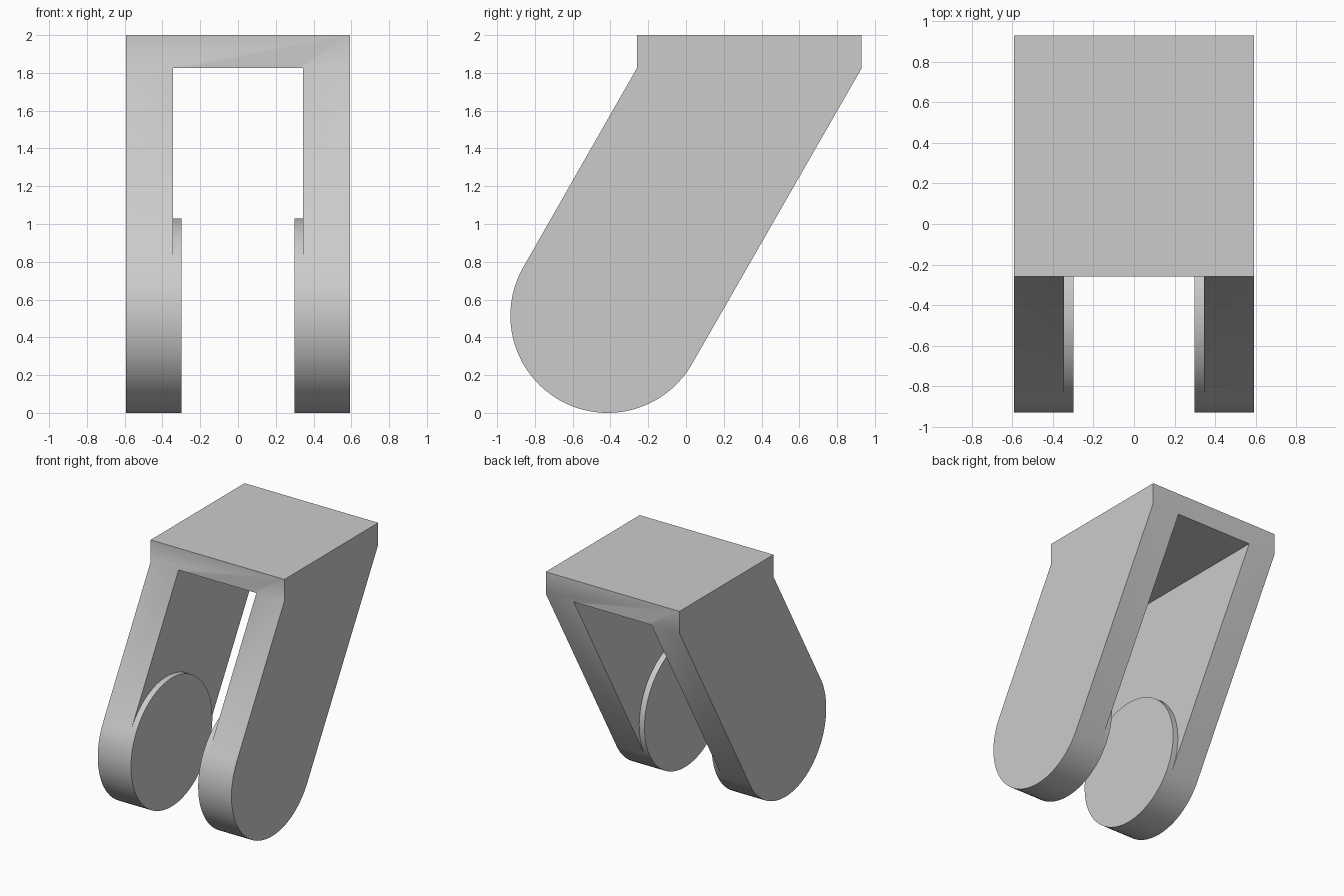
import bpy
import bmesh
import math

cube = bpy.data.objects.get("Cube")
if cube:
    bpy.data.objects.remove(cube, do_unlink=True)

# Main dimensions
HALF_WIDTH, ARM_INNER, BOSS_INNER = 0.593, 0.345, 0.298
TOP, UNDERSIDE = 2.0, 1.825
FRONT, BACK = -0.26, 0.93
RADIUS, CENTRE_Y = 0.515, -0.415
LEAN = math.radians(30)
STEPS = 40

grey = bpy.data.materials.new("light_grey")
grey.use_nodes = True
colour = (0.6, 0.6, 0.6, 1)
grey.diffuse_color = colour
grey.node_tree.nodes["Principled BSDF"].inputs["Base Color"].default_value = colour


def arc(start, end, radius=RADIUS):
    """Points (y, z) on the round foot between two angles."""
    return [(CENTRE_Y + radius * math.cos(a), RADIUS + radius * math.sin(a))
            for a in (start + (end - start) * i / STEPS for i in range(STEPS + 1))]


def prism(name, profile, half_width):
    """Extrude a side profile symmetrically across x."""
    bm = bmesh.new()
    face = bm.faces.new([bm.verts.new((-half_width, y, z)) for y, z in profile])
    new = bmesh.ops.extrude_face_region(bm, geom=[face])["geom"]
    verts = [v for v in new if isinstance(v, bmesh.types.BMVert)]
    bmesh.ops.translate(bm, verts=verts, vec=(2 * half_width, 0, 0))
    bmesh.ops.recalc_face_normals(bm, faces=bm.faces)
    mesh = bpy.data.meshes.new(name)
    bm.to_mesh(mesh)
    bm.free()
    mesh.materials.append(grey)
    obj = bpy.data.objects.new(name, mesh)
    bpy.context.collection.objects.link(obj)
    return obj


# Leaning bracket: square cap above, tangent round foot below
front_tangent = math.pi - LEAN
back_tangent = -LEAN
bracket = prism("fork_bracket",
                [(FRONT, UNDERSIDE), (FRONT, TOP), (BACK, TOP), (BACK, UNDERSIDE)]
                + arc(back_tangent, front_tangent - 2 * math.pi), HALF_WIDTH)

# Slot between the round bosses, running the full height of the arms
boss_gap = prism("boss_gap_cutter",
                 [(-2, -1), (2, -1), (2, UNDERSIDE), (-2, UNDERSIDE)], BOSS_INNER)

# Wider slot above the bosses, following their upper rims
arm_gap = prism("arm_gap_cutter",
                [(2, UNDERSIDE), (-2, UNDERSIDE), arc(front_tangent, 0, 1)[0]]
                + arc(front_tangent, back_tangent)
                + [arc(back_tangent, 0, 1)[0]], ARM_INNER)

bpy.context.view_layer.objects.active = bracket
for cutter in (boss_gap, arm_gap):
    cut = bracket.modifiers.new(cutter.name, 'BOOLEAN')
    cut.operation, cut.solver, cut.object = 'DIFFERENCE', 'EXACT', cutter
    bpy.ops.object.modifier_apply(modifier=cut.name)
    bpy.data.objects.remove(cutter, do_unlink=True)

# Smooth round feet with crisp side edges
bpy.ops.object.select_all(action='DESELECT')
bracket.select_set(True)
bpy.ops.object.shade_smooth_by_angle(angle=math.radians(35))
